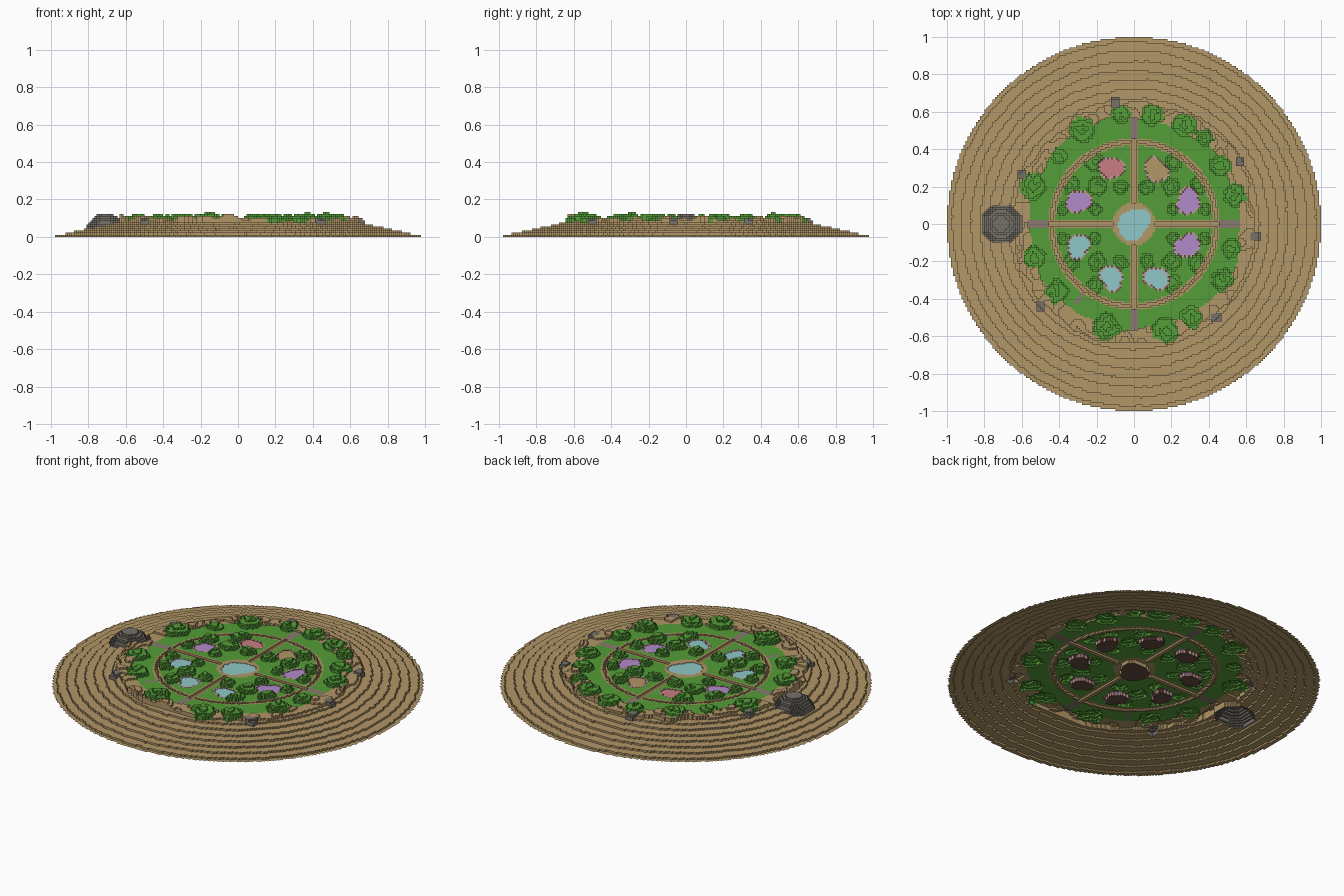
import bpy
import bmesh
import math
from mathutils import Vector, noise

N = 180                 # blocks across the island
V = 2 / N               # block size
GROUND = 8              # lawn level in blocks

cube = bpy.data.objects.get("Cube")
if cube:
    bpy.data.objects.remove(cube)


def material(name, r, g, b):
    m = bpy.data.materials.new(name)
    m.use_nodes = True
    m.diffuse_color = (r, g, b, 1)
    m.node_tree.nodes["Principled BSDF"].inputs["Base Color"].default_value = (r, g, b, 1)
    return m


MATS = {
    "sand": material("sand", 0.45, 0.31, 0.14),
    "grass": material("grass green", 0.09, 0.34, 0.04),
    "stone": material("grey stone", 0.18, 0.165, 0.14),
    "paving": material("mauve paving", 0.25, 0.19, 0.16),
    "pebble": material("pale pebble", 0.55, 0.34, 0.36),
    "soil": material("dark soil", 0.13, 0.07, 0.05),
    "blue": material("pale blue water", 0.28, 0.58, 0.58),
    "purple": material("lilac water", 0.44, 0.26, 0.58),
    "pink": material("rose water", 0.58, 0.21, 0.22),
}

# Pools: x, y, radius, filling
POOLS = [
    (0, 0, 0.085, "blue"), (-0.12, 0.30, 0.055, "pink"),
    (0.12, 0.29, 0.055, "sand"), (0.29, 0.12, 0.057, "purple"),
    (0.285, -0.115, 0.057, "purple"), (0.12, -0.29, 0.055, "blue"),
    (-0.12, -0.29, 0.055, "blue"), (-0.295, -0.12, 0.055, "blue"),
    (-0.295, 0.12, 0.055, "purple"),
]

# Bushes: x, y, radius, height in blocks
BUSHES = [
    (-0.28, 0.50, 0.07, 2), (-0.54, 0.20, 0.07, 2), (-0.40, 0.36, 0.04, 1),
    (-0.53, -0.18, 0.06, 2), (-0.41, -0.36, 0.06, 2), (-0.15, -0.55, 0.07, 3),
    (0.17, -0.57, 0.07, 2), (0.31, -0.50, 0.06, 2), (0.47, -0.30, 0.06, 3),
    (0.52, -0.13, 0.05, 2), (0.54, 0.15, 0.06, 2), (0.46, 0.31, 0.06, 2),
    (0.27, 0.53, 0.06, 2), (0.10, 0.58, 0.06, 2), (-0.07, 0.59, 0.05, 2),
    (0.38, 0.46, 0.05, 3),
]
for sx in (-1, 1):
    for sy in (-1, 1):
        BUSHES += [(sx * x, sy * y, r, 2) for x, y, r in
                   ((0.20, 0.20, 0.05), (0.07, 0.20, 0.04), (0.21, 0.33, 0.05),
                    (0.34, 0.21, 0.05), (0.21, 0.08, 0.035), (0.38, 0.08, 0.035))]

SMALL_ROCKS = [(-0.10, 0.65), (0.57, 0.33), (0.65, -0.07),
               (0.44, -0.50), (-0.50, -0.44), (-0.60, 0.27)]


def wave(x, y, scale, seed=0):
    return noise.noise(Vector((x * scale, y * scale, seed + 0.37)))


def pool_at(x, y, grow=0.0):
    for n, (px, py, r, fill) in enumerate(POOLS):
        a = math.atan2(y - py, x - px)
        edge = r * (1 + 0.13 * math.sin(2 * a + n * 1.7) + 0.08 * math.sin(3 * a + n))
        if math.hypot(x - px, y - py) < edge + grow:
            return fill
    return None


def bush_at(x, y):
    best = 0
    for bx, by, r, h in BUSHES:
        d = max(abs(x - bx), abs(y - by), 0.75 * (abs(x - bx) + abs(y - by))) / r
        d += 0.25 * wave(x, y, 30, 5)
        if d < 1:
            best = max(best, 1 + int(h * (1 - d * d) + 0.3 + 0.6 * wave(x, y, 40, 9)))
    return best


def block(i, j, x, y):
    """Part, colour and height (in blocks) of one column."""
    r = math.hypot(x, y)
    a = math.atan2(y, x)
    slope = int(max(0, (1 - r) * 0.22 / V + 0.5 + 0.15 * wave(x, y, 25)))
    base = GROUND if r < 0.61 else min(GROUND, slope)
    # Large stepped boulder
    u, v = abs(x + 0.71), abs(y)
    d = max(u, v, 0.72 * (u + v)) / 0.105
    if d < 1:
        return "boulder", "stone", 5 + int(6.4 * (1 - d ** 2.2) + 0.5)
    for rx, ry in SMALL_ROCKS:
        if max(abs(x - rx), abs(y - ry)) < 0.024:
            return "small_rocks", "stone", base + 2
    # Pools with a pebble edge
    if pool_at(x, y):
        return "pool_basins", "soil", GROUND - 2
    if r > 0.15 and pool_at(x, y, V):
        return "pool_edging", "pebble" if (i + j) % 2 else "soil", GROUND
    # Round plaza, cross paths and ring path
    if r < 0.115:
        return "garden_paths", "sand", GROUND
    across = min(abs(x), abs(y))
    if across < 0.02 and r < 0.57:
        if r > 0.455:
            return "garden_paths", "paving", GROUND
        return "garden_paths", "sand", GROUND - (across < 0.01)
    if abs(r - 0.44) < 0.019:
        return "garden_paths", "sand", GROUND - (abs(r - 0.44) < 0.007)
    if abs(a + 2.2) < 0.025 and 0.455 < r < 0.53:
        return "garden_paths", "paving", GROUND
    # Bushes and lawn
    bush = bush_at(x, y)
    if bush:
        return "bushes", "grass", GROUND + bush
    if r < 0.567 + 0.03 * wave(x, y, 7, 3):
        return "lawn", "grass", GROUND
    # Dunes round the garden rim
    if r < 0.645 + 0.035 * wave(x, y, 9, 2):
        lift = 0.6 + 3.5 * wave(x, y, 11, 7)
        return "rim_dunes", "sand", GROUND + max(0, min(3, round(lift)))
    return "sand_slope", "sand", base


# Lay out every column of the round island
cells = {}
for i in range(N):
    for j in range(N):
        x, y = (i + 0.5) * V - 1, (j + 0.5) * V - 1
        if math.hypot(x, y) < 1.0:
            cells[i, j] = block(i, j, x, y)


def finish(name, bm, colours):
    bmesh.ops.remove_doubles(bm, verts=bm.verts, dist=V / 50)
    mesh = bpy.data.meshes.new(name)
    bm.to_mesh(mesh)
    bm.free()
    for c in colours:
        mesh.materials.append(MATS[c])
    bpy.context.collection.objects.link(bpy.data.objects.new(name, mesh))


def corners(i, j):
    return [(k * V - 1, m * V - 1) for k, m in
            ((i, j), (i + 1, j), (i + 1, j + 1), (i, j + 1))]


def add_face(bm, points, index=0):
    bm.faces.new([bm.verts.new(p) for p in points]).material_index = index


# One open block shell per part: column tops plus walls down to lower neighbours
SIDES = ((0, -1), (1, 0), (0, 1), (-1, 0))
for part in sorted({c[0] for c in cells.values()}):
    own = {k: c for k, c in cells.items() if c[0] == part}
    colours = sorted({c[1] for c in own.values()})
    bm = bmesh.new()
    for (i, j), (_, colour, h) in own.items():
        index = colours.index(colour)
        ring = corners(i, j)
        add_face(bm, [(x, y, h * V) for x, y in ring], index)
        for s, (di, dj) in enumerate(SIDES):
            near = cells.get((i + di, j + dj))
            low = near[2] if near else 0
            if low < h:
                a, b = ring[s], ring[(s + 1) % 4]
                add_face(bm, [(*b, h * V), (*a, h * V), (*a, low * V), (*b, low * V)], index)
    finish(part, bm, colours)

# Flat surfaces filling the pools
for fill in ("blue", "purple", "pink", "sand"):
    bm = bmesh.new()
    for (i, j), c in cells.items():
        if c[0] == "pool_basins":
            if pool_at((i + 0.5) * V - 1, (j + 0.5) * V - 1) == fill:
                add_face(bm, [(x, y, GROUND * V - 0.002) for x, y in corners(i, j)])
    finish("pool_surface_" + fill, bm, [fill])
